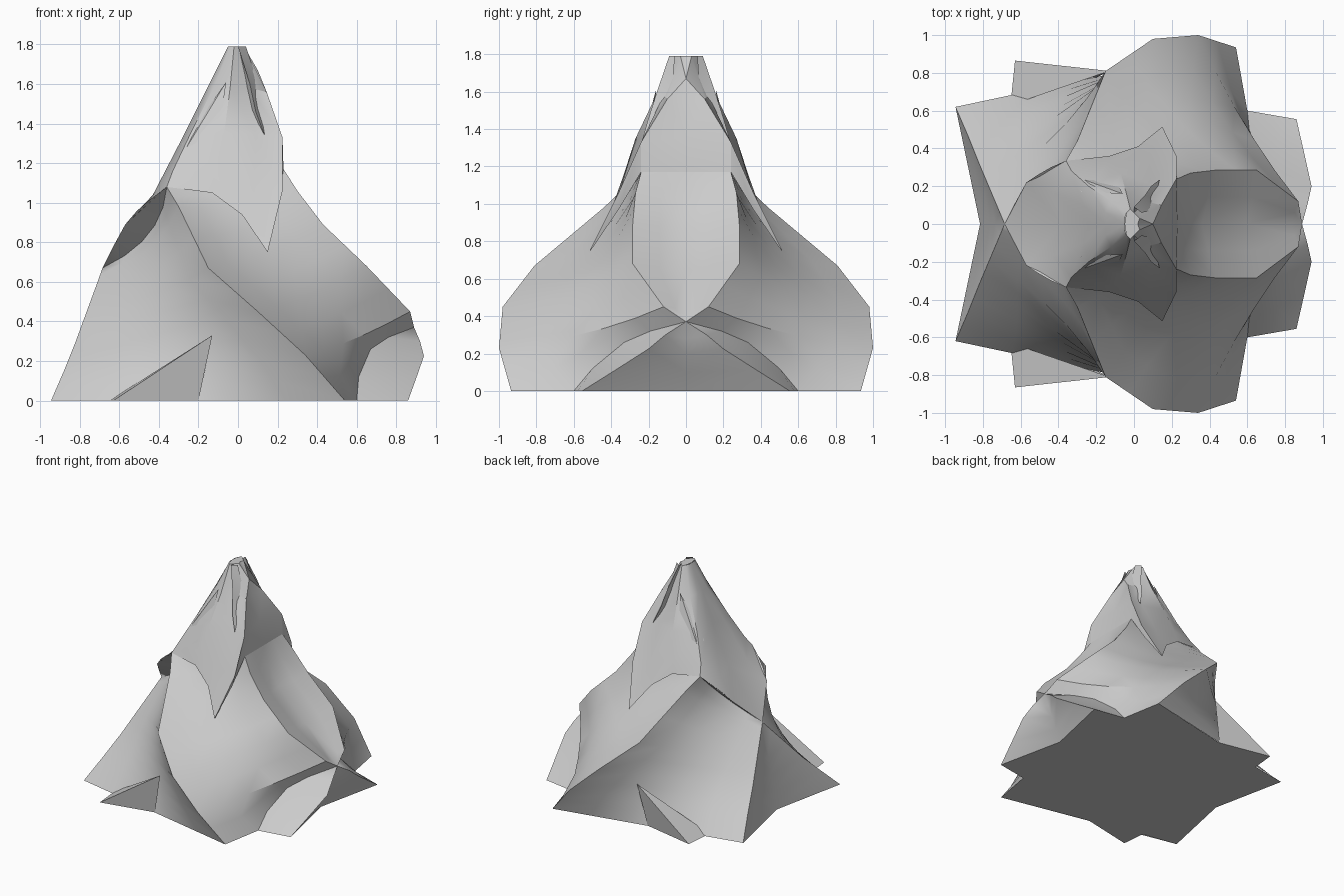
import bpy, bmesh
from mathutils import Vector


def patch(name, rows, cuts=1):
    """Skin between rows of points; cuts subdivides each span between two rows."""
    rows = [[Vector(p) for p in r] for r in rows]
    full = [rows[0]]
    for a, b in zip(rows, rows[1:]):
        for k in range(1, cuts + 1):
            full.append([p.lerp(q, k / cuts) for p, q in zip(a, b)])
    bm = bmesh.new()
    grid = [[bm.verts.new(p) for p in r] for r in full]
    for a, b in zip(grid, grid[1:]):
        for i in range(len(a) - 1):
            bm.faces.new((a[i], a[i + 1], b[i + 1], b[i]))
    finish(name, bm)


def rung(a, b, sag, n=5):
    """Points from a to b, bowed by the sag vector in the middle."""
    a, b, sag = Vector(a), Vector(b), Vector(sag)
    return [a.lerp(b, k / n) + sag * (4 * (k / n) * (1 - k / n)) for k in range(n + 1)]


def finish(name, bm):
    bmesh.ops.remove_doubles(bm, verts=bm.verts, dist=0.0005)
    bmesh.ops.recalc_face_normals(bm, faces=bm.faces)
    # face outward from the axis of the mountain
    mid = Vector((0, 0, 0.3))
    if sum(f.normal.dot(f.calc_center_median() - mid) * f.calc_area() for f in bm.faces) < 0:
        bmesh.ops.reverse_faces(bm, faces=bm.faces)
    me = bpy.data.meshes.new(name)
    bm.to_mesh(me)
    bm.free()
    ob = bpy.data.objects.new(name, me)
    bpy.context.collection.objects.link(ob)
    m = ob.modifiers.new("mirror", 'MIRROR')
    m.use_axis = (False, True, False)
    m.merge_threshold = 0.0005
    bpy.ops.object.select_all(action='DESELECT')
    ob.select_set(True)
    bpy.context.view_layer.objects.active = ob
    bpy.ops.object.shade_smooth_by_angle(angle=0.6)


# main ridges
P = (-.36, .335, 1.08)
Q = (-.685, 0, .67)
R = (-.57, .22, .89)
B = [P, (-.3, .44, .98), (-.15, .81, .67), (.1, .98, .45), (.34, 1, .23), (.54, .935, 0)]
A = [(.23, .24, 1.17), (.3, .27, 1.06), (.43, .285, .89), (.65, .285, .68),
     (.87, .12, .45), (.89, 0, .37)]
valley = [(.23, 0, 1.17), (.27, 0, 1.03), (.36, 0, .87), (.6, 0, .64), (.83, 0, .43), (.89, 0, .37)]
hem = [(.89, 0, .37), (.76, .19, .32), (.67, .33, .26), (.61, .5, .12), (.6, .6, 0), (.54, .935, 0)]

# large side slab and the valley between its two copies
sags = [.02, .05, .07, .06, .05]
patch("side_slab", [rung(a, b, (-.4 * s, -.6 * s, -.6 * s)) for a, b, s in zip(A, B, sags)] + [hem], 2)
patch("right_valley", [valley, A], 2)

# right foot tucked under the slab
toe = [(.89, 0, .37), (.92, .11, .3), (.94, .2, .225), (.9, .38, .11), (.86, .555, 0)]
patch("right_foot", [hem[:5], toe], 2)
inner = [(.89, 0, .37), (.85, 0, .28), (.82, 0, .2), (.78, 0, .1), (.74, 0, 0)]
patch("right_foot_recess", [toe, inner], 1)

# left slope running from its ridge to the slab edge, and the recess behind
D = [Q, (-.71, .06, .6), (-.765, .19, .45), (-.82, .32, .3), (-.88, .47, .15), (-.945, .62, 0)]
sags = [.08, .06, .045, .035, .02, 0]
slope = [rung(d, b, (.9 * s, -.6 * s, -.4 * s)) for d, b, s in zip(D, B, sags)]
patch("left_slope", slope, 2)
patch("left_recess", [D, [(-.685 - .026 * i, 0, .67 - .134 * i) for i in range(6)]])
patch("left_overhang", [[Q, (-.63, .11, .78), R, (-.51, .26, .96), (-.44, .3, 1.02), P], slope[0]])

# small front and back spur
patch("spur", [[(-.13, .81, .33)] * 3, [(-.65, .63, 0), (-.63, .865, 0), (-.2, .775, 0)]])

# upper mountain shell from the summit down
edge = [(.1, 0, 1.67), (.145, .1, 1.56), (.225, .24, 1.33), (.225, .36, 1.06), (.15, .515, .75)]
patch("upper_shell", [
    [(-.05, 0, 1.79), (-.15, 0, 1.58), (-.24, 0, 1.35), (-.38, 0, 1.05), Q],
    [(-.05, .03, 1.79), (-.15, .06, 1.59), (-.27, .1, 1.35), (-.43, .17, 1.04), R],
    [(-.04, .06, 1.79), (-.12, .12, 1.59), (-.24, .2, 1.35), (-.33, .28, 1.16), P],
    [(-.02, .08, 1.79), (-.04, .16, 1.58), (-.07, .27, 1.35), (-.12, .335, 1.15), (-.13, .36, 1.05)],
    [(.03, .03, 1.79), (.06, .12, 1.58), (.09, .21, 1.35), (.08, .35, 1.08), (.02, .41, .94)],
    edge])
patch("shell_underside", [edge[2:], [(.23, .24, 1.17), (.2, .36, .97), (.15, .51, .75)]])
patch("right_upper_face", [edge[:3] + [(.23, .24, 1.17)],
                           [(.1, 0, 1.67), (.13, 0, 1.55), (.19, 0, 1.36), (.23, 0, 1.17)]])
patch("summit_back", [[(.03, .03, 1.79), (.1, 0, 1.67)], [(.02, 0, 1.79), (.1, 0, 1.67)]])

# pointed fins near the summit
patch("right_fin", [[(0, .05, 1.79), (.03, .09, 1.6), (.06, .14, 1.48), (.135, .235, 1.34)],
                    [(.0, .09, 1.79), (.06, .155, 1.6), (.09, .2, 1.46), (.135, .235, 1.34)],
                    [(.04, .06, 1.79), (.09, .07, 1.64), (.11, .12, 1.5), (.135, .235, 1.34)]])
patch("left_fin", [[(-.06, .16, 1.61)] * 3,
                   [(-.28, .17, 1.3), (-.32, .255, 1.18), (-.1, .24, 1.32)]])
patch("summit_cap", [[(-.05, 0, 1.79), (-.02, 0, 1.79), (.02, 0, 1.79)],
                     [(-.04, .06, 1.79), (-.02, .08, 1.79), (.03, .03, 1.79)]])

# flat star-shaped base
bm = bmesh.new()
outline = [(.74, 0), (.86, .555), (.6, .6), (.54, .935), (-.2, .775), (-.63, .865),
           (-.65, .67), (-.945, .62), (-.815, 0)]
bm.faces.new([bm.verts.new((x, y, 0)) for x, y in outline])
finish("base", bm)
